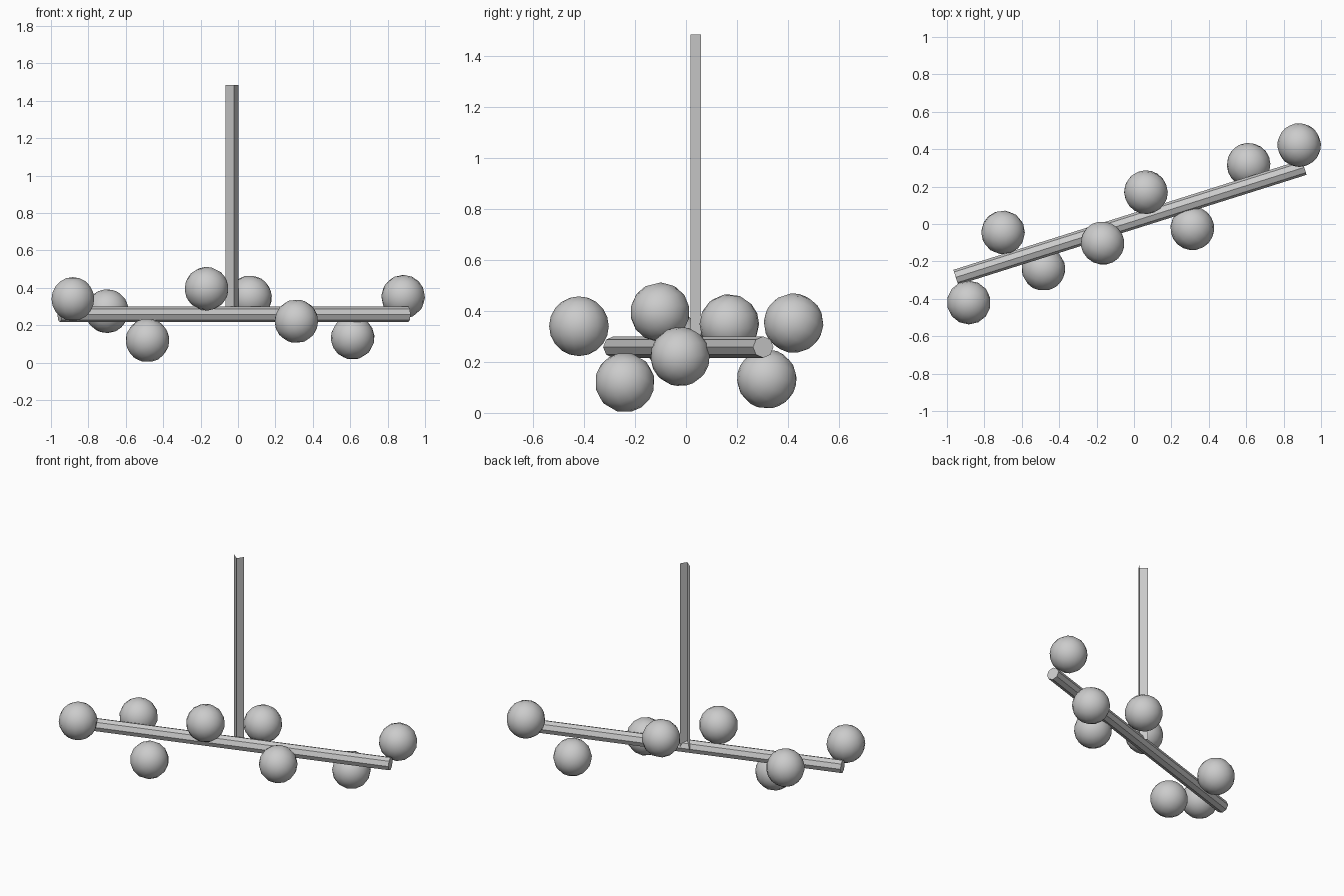
import bpy
import bmesh
import math
from mathutils import Vector

if "Cube" in bpy.data.objects:
    bpy.data.objects.remove(bpy.data.objects["Cube"])


def make_object(name, bm):
    mesh = bpy.data.meshes.new(name)
    bm.to_mesh(mesh)
    bm.free()
    obj = bpy.data.objects.new(name, mesh)
    bpy.context.collection.objects.link(obj)
    return obj


# Horizontal eight-sided bar, capped at both ends
start, end = Vector((-0.953, -0.285, 0.258)), Vector((0.91, 0.303, 0.258))
bm = bmesh.new()
bmesh.ops.create_cone(bm, cap_ends=True, segments=8, radius1=0.042,
                      radius2=0.042, depth=(end - start).length)
bar = make_object("horizontal_bar", bm)
bar.location = (start + end) / 2
bar.rotation_euler = (end - start).to_track_quat('Z', 'Y').to_euler()

# Hanging stem: open V-shaped strip of two flat faces
profile = [(-0.066, 0.054), (-0.022, 0.018), (0.003, 0.058)]
bm = bmesh.new()
low = [bm.verts.new((x, y, 0.26)) for x, y in profile]
high = [bm.verts.new((x, y, 1.485)) for x, y in profile]
for i in range(2):
    bm.faces.new((low[i], low[i + 1], high[i + 1], high[i]))
make_object("hanging_stem", bm)

# Globes clustered along the bar
centres = [
    (-0.883, -0.42, 0.34), (-0.70, -0.045, 0.275),
    (-0.484, -0.24, 0.119), (-0.168, -0.102, 0.395),
    (0.064, 0.17, 0.349), (0.312, -0.023, 0.221),
    (0.613, 0.317, 0.133), (0.883, 0.422, 0.352),
]
for i, centre in enumerate(centres):
    bm = bmesh.new()
    bmesh.ops.create_uvsphere(bm, u_segments=14, v_segments=10, radius=0.117)
    for face in bm.faces:
        face.smooth = True
    globe = make_object(f"globe_{i + 1}", bm)
    globe.location = centre
    globe.rotation_euler = (0.5 * i, 0.3 * i, math.radians(20 * i))
